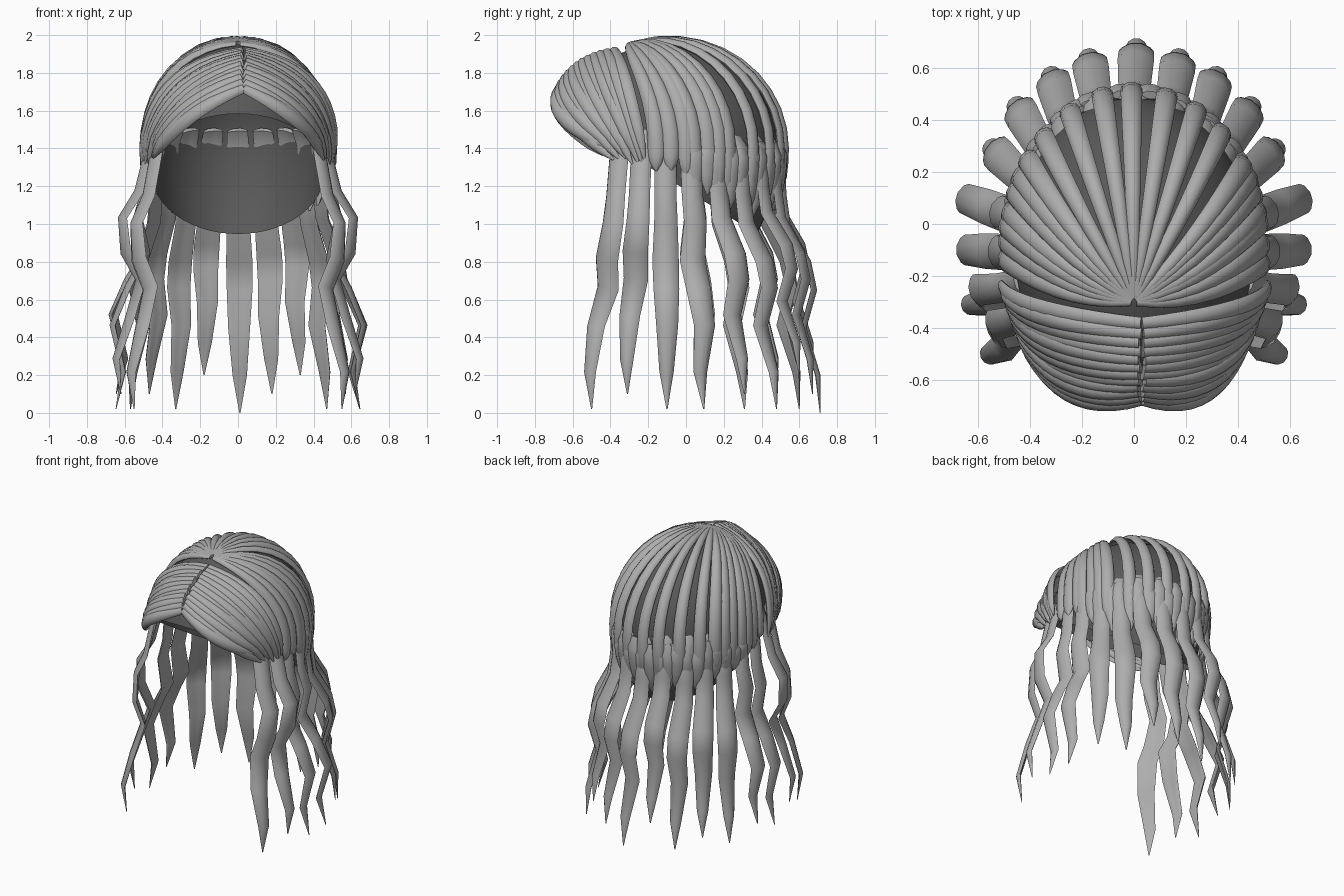
import bpy, bmesh, math, random
from mathutils import Vector

random.seed(4)
if "Cube" in bpy.data.objects:
    bpy.data.objects.remove(bpy.data.objects["Cube"])


def material(name, value):
    m = bpy.data.materials.new(name)
    m.use_nodes = True
    colour = (value, value, value, 1)
    m.diffuse_color = colour
    m.node_tree.nodes["Principled BSDF"].inputs["Base Color"].default_value = colour
    return m


HAIR = material("grey hair", 0.42)
SCALP = material("dark scalp", 0.1)

# Head shell: an ellipsoid that is longer below its widest level
MID = Vector((0, -0.1, 1.4))
RX, RY, UP, DOWN = 0.505, 0.625, 0.585, 0.8


def finish(name, bm, mat):
    bmesh.ops.recalc_face_normals(bm, faces=bm.faces)
    mesh = bpy.data.meshes.new(name)
    bm.to_mesh(mesh)
    bm.free()
    mesh.materials.append(mat)
    ob = bpy.data.objects.new(name, mesh)
    bpy.context.collection.objects.link(ob)
    bpy.ops.object.select_all(action='DESELECT')
    ob.select_set(True)
    bpy.context.view_layer.objects.active = ob
    bpy.ops.object.shade_smooth_by_angle(angle=math.radians(50))


def add_lock(bm, pts, widths, thick, bow=0.2, flat=False):
    """Loft a bowed, flattened section along pts, facing away from the head."""
    rings = []
    last = len(pts) - 1
    for i, p in enumerate(pts):
        tangent = (pts[min(i + 1, last)] - pts[max(i - 1, 0)]).normalized()
        out = p - MID
        if flat:
            out.z = 0
        out = (out - tangent * out.dot(tangent)).normalized()
        side = tangent.cross(out)
        w = widths[i]
        th = min(thick, w * 0.6)
        ring = []
        for k in range(10):
            a = math.tau * k / 10
            c = math.cos(a)
            ring.append(bm.verts.new(
                p + side * (w * c) + out * (th * math.sin(a) - bow * w * c * c)))
        rings.append(ring)
    for r0, r1 in zip(rings, rings[1:]):
        for k in range(10):
            j = (k + 1) % 10
            bm.faces.new((r0[k], r0[j], r1[j], r1[k]))
    bm.faces.new(rings[0])
    bm.faces.new(rings[-1])


def bezier(p0, p1, p2, t):
    return p0 * (1 - t) ** 2 + p1 * (2 * t * (1 - t)) + p2 * t * t


def below(phi, z, grow=1.0):
    """Point of the shell at or under its widest level."""
    c = math.sqrt(max(0, 1 - ((MID.z - z) / DOWN) ** 2)) * grow
    return Vector((RX * math.cos(phi) * c, MID.y + RY * math.sin(phi) * c, z))


# Scalp cap, cut open along a slope from the brow to the nape
bm = bmesh.new()
bmesh.ops.create_uvsphere(bm, u_segments=48, v_segments=32, radius=1)
for v in bm.verts:
    v.co = MID + Vector((v.co.x * 0.465, v.co.y * 0.585,
                         v.co.z * (0.555 if v.co.z > 0 else 0.78)))
bmesh.ops.bisect_plane(bm, geom=bm.verts[:] + bm.edges[:] + bm.faces[:],
                       plane_co=(0, 0, 1.18), plane_no=(0, 0.62, 1),
                       clear_inner=True)
finish("scalp_cap", bm, SCALP)

# Front locks, swept from the centre parting to the temples
bm = bmesh.new()
COUNT = 12
for s in (-1, 1):
    for i in range(COUNT):
        u = i / (COUNT - 1)
        start = bezier(Vector((0, -0.385, 1.92)), Vector((0, -0.6, 1.885)),
                       Vector((0, -0.68, 1.72)), u)
        start.x = random.uniform(0, 0.012)
        bulge = Vector((0.535, -0.34, 1.85)).lerp(Vector((0.33, -0.78, 1.58)), u)
        end = Vector((0.51, -0.22, 1.35)).lerp(Vector((0.45, -0.4, 1.38)), u)
        end.z += random.uniform(-0.05, 0.02)
        bulge.z += random.uniform(-0.015, 0.015)
        path, widths = [], []
        for k in range(13):
            t = k / 12
            p = bezier(start, bulge, end, t)
            path.append(Vector((p.x * s + 0.03 * (1 - t), p.y, p.z)))
            widths.append(0.028 + 0.012 * math.sin(math.pi * t))
        widths[-1], widths[-2] = 0.006, 0.024
        add_lock(bm, path, widths, 0.016 + random.uniform(0, 0.006))
finish("front_locks", bm, HAIR)

# Crown locks, fanned from the crown, spaced wider over the back of the head
bm = bmesh.new()
CROWN = Vector((0, -0.3, 0))
sides = [-4 + 6.2 * i for i in range(7)]
fan = [(a, 0.03) for a in sides] + [(180 - a, 0.03) for a in sides]
fan += [(46 + 14.67 * i, 0.026) for i in range(7)]
for deg, wide in fan:
    phi = math.radians(deg + random.uniform(-1.5, 1.5))
    rim = below(phi, MID.z)
    path, widths = [], []
    for k in range(11):
        a = 0.02 + (math.pi / 2 - 0.02) * k / 10
        f = math.sin(a)
        p = CROWN.lerp(rim, f)
        p.y -= 0.2 * f * (1 - f) * math.cos(phi) ** 2
        q = (p.x / RX) ** 2 + ((p.y - MID.y) / RY) ** 2
        p.z = MID.z + UP * math.sqrt(max(0, 1 - q))
        path.append(p)
        widths.append(0.016 + wide * f)
    low = max(1.15, 1.31 - 0.3 * max(0, math.sin(phi))) + random.uniform(-0.04, 0.03)
    for k in range(1, 4):
        path.append(below(phi, MID.z + (low - MID.z) * k / 3))
        widths.append((0.045, 0.036, 0.006)[k - 1])
    add_lock(bm, path, widths, random.uniform(0.017, 0.022))
finish("crown_locks", bm, HAIR)

# Nape locks, a short lower layer that closes the back
bm = bmesh.new()
for i in range(23):
    phi = math.radians(13 + 7 * i + random.uniform(-1, 1))
    top = 1.4 + random.uniform(-0.04, 0.04)
    low = 1.2 - 0.15 * math.sin(phi) + random.uniform(-0.05, 0.04)
    path = [below(phi, top + (low - top) * k / 5, 1.005 if k else 0.96)
            for k in range(6)]
    add_lock(bm, path, (0.036, 0.045, 0.048, 0.045, 0.034, 0.006), 0.016, 0.1)
finish("nape_locks", bm, HAIR)

# Long wavy strands: root x, y, tip x, y, then tip height on the left and right
STRANDS = [
    (0, 0.50, 0.01, 0.71, 0, 0),
    (0.145, 0.475, 0.18, 0.67, 0.1, 0.2),
    (0.275, 0.40, 0.33, 0.60, 0.2, 0.02),
    (0.365, 0.295, 0.47, 0.48, 0.02, 0.1),
    (0.43, 0.17, 0.57, 0.31, 0.1, 0.02),
    (0.475, 0.03, 0.66, 0.10, 0.02, 0.1),
    (0.488, -0.11, 0.66, -0.10, 0.02, 0.02),
    (0.475, -0.24, 0.62, -0.31, 0.1, 0.1),
    (0.44, -0.36, 0.55, -0.50, 0.02, 0.02),
]
LEVELS = (1.5, 1.4, 1.15, 1.0, 0.8, 0.65, 0.45, 0.2, 0)
BACK_WAVE = (-0.3, 0.03, 0.1, 0.2, 0.72, 0.87, 0.6, 0.95, 1)
SIDE_WAVE = (-0.2, 0, 0.12, 0.35, 0.15, 0.6, 1.05, 0.7, 0.92)
FRONT_WAVE_X = (-0.2, 0, 0.4, 1.0, 0.9, 0.35, 0.7, 1.2, 1)
FRONT_WAVE_Y = (-0.2, 0, 0.15, 0.25, 0.5, 0.45, 0.9, 1.1, 1)
WIDTHS = (0.055, 0.058, 0.058, 0.062, 0.07, 0.068, 0.058, 0.038, 0.003)

bm = bmesh.new()
for n, (rx, ry, tx, ty, low_left, low_right) in enumerate(STRANDS):
    if n < 5:
        wave_x = wave_y = BACK_WAVE
    elif n < 7:
        wave_x = wave_y = SIDE_WAVE
    else:
        wave_x, wave_y = FRONT_WAVE_X, FRONT_WAVE_Y
    for s, drop in ((1, low_left), (-1, low_right))[:1 if n == 0 else 2]:
        path = []
        for z, fx, fy in zip(LEVELS, wave_x, wave_y):
            x, y = rx + (tx - rx) * fx, ry + (ty - ry) * fy
            path.append(Vector((x * s, y, drop + z * (1.5 - drop) / 1.5)))
        add_lock(bm, path, WIDTHS, 0.014, 0.3, True)
finish("long_strands", bm, HAIR)
